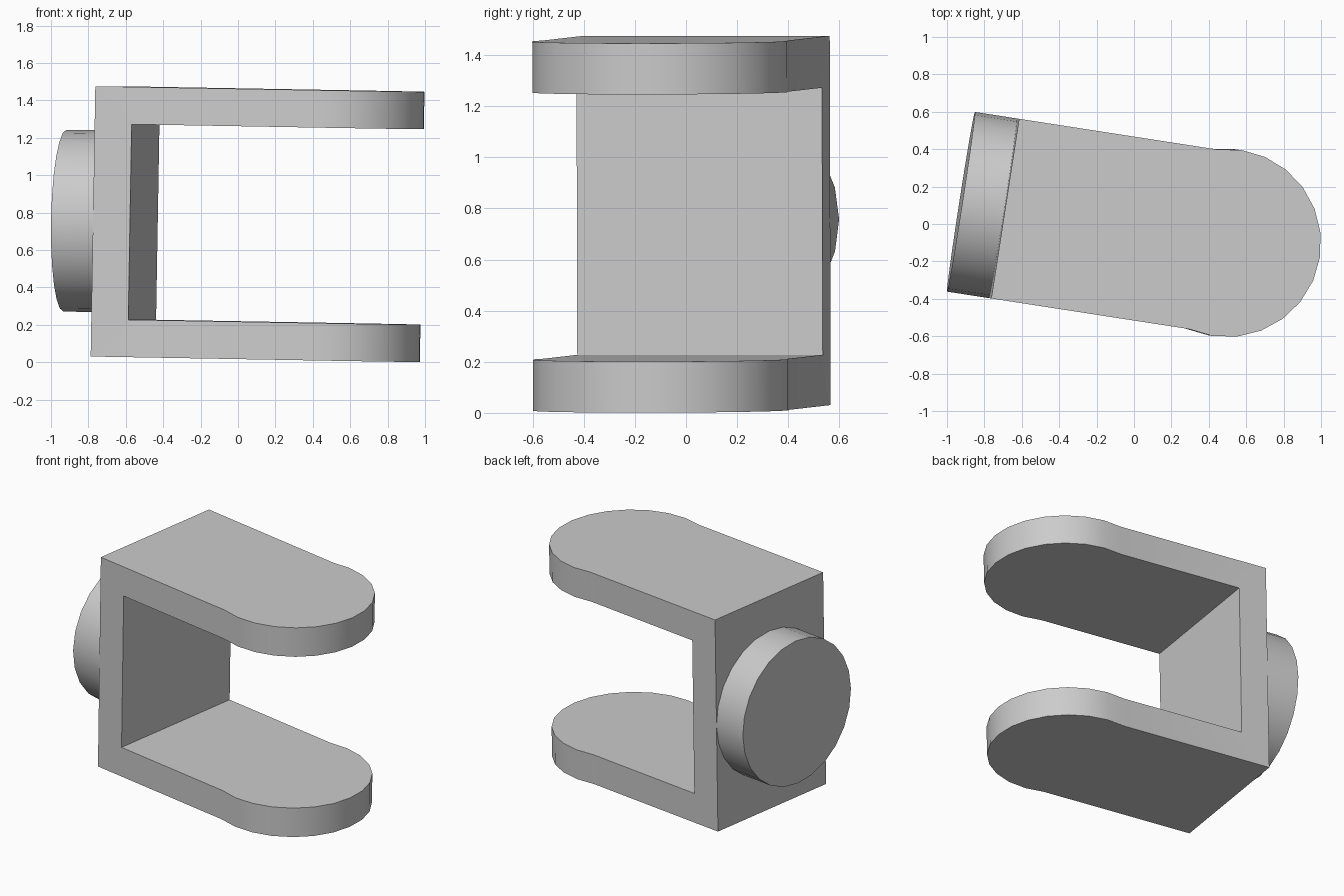
import bpy
import bmesh
from math import cos, sin, pi, radians
from mathutils import Euler, Matrix, Vector

cube = bpy.data.objects.get("Cube")
if cube:
    bpy.data.objects.remove(cube, do_unlink=True)

# Sizes in the bracket's own frame: x runs along the arms, origin on the plate's back
HALF_W = 0.486
HEIGHT = 1.445
WALL = 0.2
ARM = 1.2
END_R = 0.503
SEGMENTS = 24
BOSS_DEPTH = 0.227

# The whole model leans slightly and is turned about z
PLACE = Matrix.Translation((-0.701, 0.084, 0.753)) @ \
    Euler((0, radians(1), radians(-8.8))).to_matrix().to_4x4()

grey = bpy.data.materials.new("light_grey")
grey.use_nodes = True
colour = (0.6, 0.6, 0.6, 1)
grey.diffuse_color = colour
grey.node_tree.nodes["Principled BSDF"].inputs["Base Color"].default_value = colour


def prism(name, outline, direction):
    """Extrude a closed outline along a direction into a solid object."""
    bm = bmesh.new()
    face = bm.faces.new([bm.verts.new(p) for p in outline])
    new = bmesh.ops.extrude_face_region(bm, geom=[face], use_keep_orig=True)["geom"]
    bmesh.ops.translate(bm, vec=direction,
                        verts=[g for g in new if isinstance(g, bmesh.types.BMVert)])
    bmesh.ops.recalc_face_normals(bm, faces=bm.faces)
    mesh = bpy.data.meshes.new(name)
    bm.to_mesh(mesh)
    bm.free()
    mesh.materials.append(grey)
    obj = bpy.data.objects.new(name, mesh)
    bpy.context.collection.objects.link(obj)
    obj.matrix_world = PLACE
    return obj


def activate(obj):
    bpy.ops.object.select_all(action='DESELECT')
    obj.select_set(True)
    bpy.context.view_layer.objects.active = obj


# Bracket: round-ended block, the round end slightly bulging past the straight sides
step = 2 * pi / SEGMENTS
arc = [Vector((ARM + END_R * cos(i * step), END_R * sin(i * step), -HEIGHT / 2))
       for i in range(-7, 8)]
back = [Vector((0, s * HALF_W, -HEIGHT / 2)) for s in (1, -1)]
bracket = prism("fork_bracket", arc + back, (0, 0, HEIGHT))

# Gap between the two arms
inner = HEIGHT / 2 - WALL
gap = prism("gap_cutter", [(x, -1, z) for x, z in
                           ((WALL, -inner), (2, -inner), (2, inner), (WALL, inner))],
            (0, 2, 0))
gap.hide_render = True
cut = bracket.modifiers.new("gap", 'BOOLEAN')
cut.operation = 'DIFFERENCE'
cut.solver = 'EXACT'
cut.object = gap
activate(bracket)
bpy.ops.object.modifier_apply(modifier=cut.name)
bpy.data.objects.remove(gap, do_unlink=True)

# Round boss on the back of the plate
ring = [(-BOSS_DEPTH, HALF_W * cos(i * step), HALF_W * sin(i * step))
        for i in range(SEGMENTS)]
boss = prism("round_boss", ring, (BOSS_DEPTH, 0, 0))

for obj in (bracket, boss):
    activate(obj)
    bpy.ops.object.shade_smooth_by_angle(angle=radians(30))
